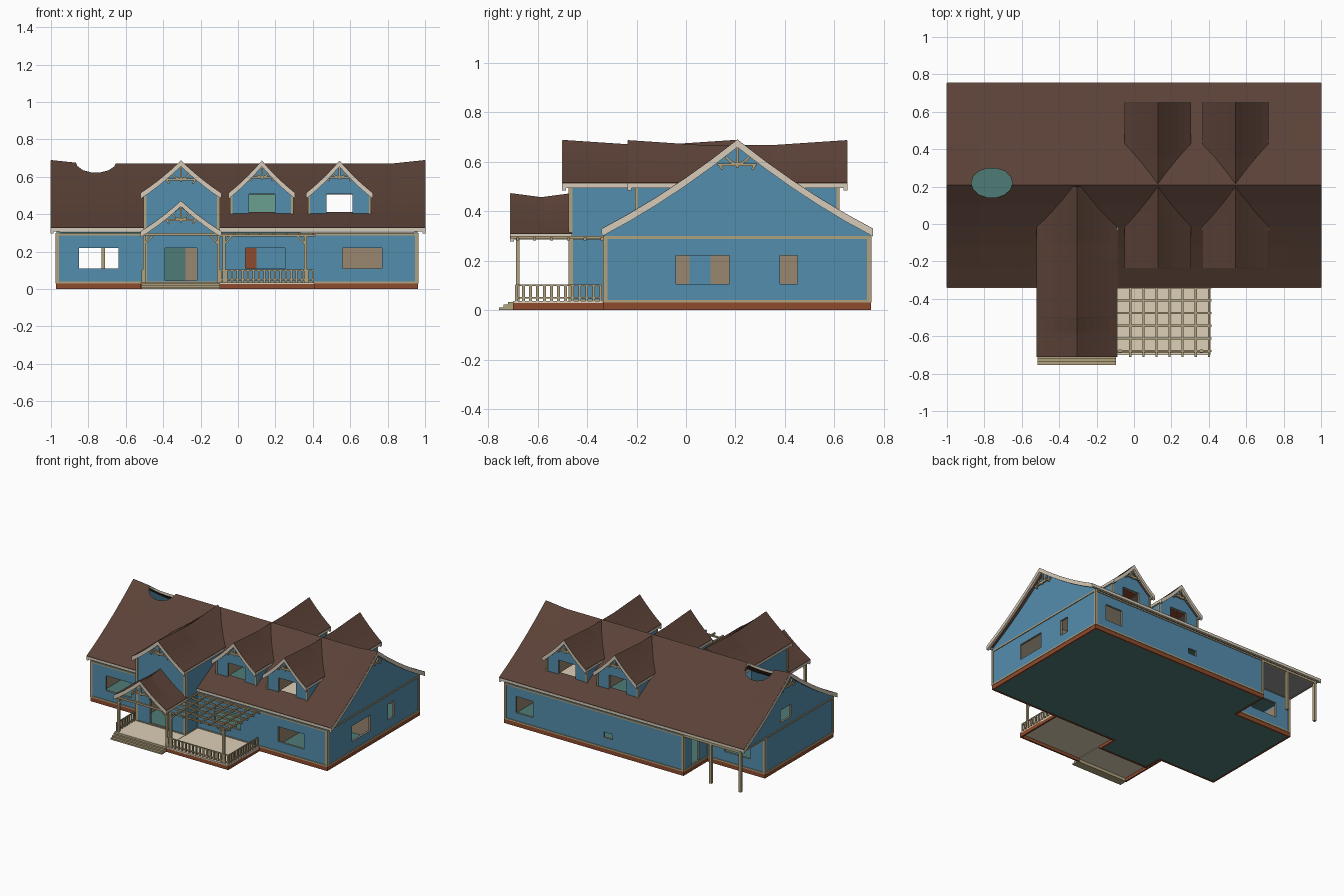
import bpy, bmesh, math
from mathutils import Vector, Matrix

if "Cube" in bpy.data.objects:
    bpy.data.objects.remove(bpy.data.objects["Cube"])

def material(name, r, g, b):
    m = bpy.data.materials.new(name)
    m.diffuse_color = (r, g, b, 1)
    m.use_nodes = True
    m.node_tree.nodes["Principled BSDF"].inputs["Base Color"].default_value = m.diffuse_color
    return m

ROOF = material("roof brown", .104, .053, .038)
BLUE = material("wall blue", .088, .27, .42)
CREAM = material("trim cream", .68, .6, .48)
KHAKI = material("trim khaki", .44, .36, .21)
BRICK = material("brick red", .27, .07, .027)
TEAL = material("floor teal", .078, .2, .182)
MINT = material("inner wall light teal", .14, .35, .28)
TAN = material("inner wall tan", .32, .24, .16)
DECK = material("deck beige", .72, .63, .47)
GREY = material("soffit grey", .3, .3, .3)

def finish(name, bm, mat):
    bmesh.ops.recalc_face_normals(bm, faces=bm.faces)
    me = bpy.data.meshes.new(name)
    bm.to_mesh(me)
    bm.free()
    ob = bpy.data.objects.new(name, me)
    bpy.context.collection.objects.link(ob)
    me.materials.append(mat)
    return ob

def loft(name, rings, mat):
    bm = bmesh.new()
    vs = [[bm.verts.new(p) for p in r] for r in rings]
    n = len(vs[0])
    for a, b in zip(vs, vs[1:]):
        for i in range(n):
            bm.faces.new((a[i], a[(i + 1) % n], b[(i + 1) % n], b[i]))
    bm.faces.new(vs[0][::-1])
    bm.faces.new(vs[-1])
    return finish(name, bm, mat)

def place(axis, u, v, w):
    return {'x': (w, u, v), 'y': (u, w, v), 'z': (u, v, w)}[axis]

def prism(name, pts, axis, a, b, mat):
    return loft(name, [[place(axis, u, v, w) for u, v in pts] for w in (a, b)], mat)

def box(name, x0, x1, y0, y1, z0, z1, mat):
    return prism(name, [(x0, y0), (x1, y0), (x1, y1), (x0, y1)], 'z', z0, z1, mat)

def bars(name, segs, w, mat):
    bm = bmesh.new()
    for p, q in segs:
        p, q = Vector(p), Vector(q)
        d = q - p
        M = Matrix.Translation((p + q) / 2) @ d.to_track_quat('Z', 'Y').to_matrix().to_4x4()
        bmesh.ops.create_cube(bm, size=1, matrix=M @ Matrix.Diagonal((w, w, d.length, 1)))
    return finish(name, bm, mat)

# the cutter's colour stays on the cut faces
def cut(ob, cutter):
    cutter.hide_render = True
    m = ob.modifiers.new("cut", 'BOOLEAN')
    m.operation, m.solver, m.object = 'DIFFERENCE', 'EXACT', cutter
    m.material_mode = 'TRANSFER'
    bpy.context.view_layer.objects.active = ob
    bpy.ops.object.modifier_apply(modifier=m.name)
    bpy.data.objects.remove(cutter)

def cut_box(ob, *dims, mat=TAN):
    cut(ob, box("cutter", *dims, mat))

# roofs: slightly concave gable profile with raised ridge ends
def prof(c, half, eave, ridge, off=0, lift=0, k=.22, n=5):
    out = []
    for i in range(-n, n + 1):
        t = abs(i) / n
        s = 1 - t
        out.append((c + half * i / n, eave + off + (ridge - eave) * (s - k * s * t) + lift * s))
    return out

def gable_roof(name, axis, c, half, eave, ridge, a, b, rakes, lift=.02, run=.3):
    def ring(w, l, top, thick, h):
        p = prof(c, h, eave, ridge, top, l) + prof(c, h, eave, ridge, top - thick, l)[::-1]
        return [place(axis, u, v, w) for u, v in p]
    d = min(run, (b - a) / 2.2)
    roof = loft(name, [ring(w, l, 0, .02, half) for w, l in ((a, lift), (a + d, 0), (b - d, 0), (b, lift))], ROOF)
    for e in rakes:
        loft(name + "_rake_board", [ring(w, lift, -.002, .03, half) for w in (e - .008, e + .008)], CREAM)
    bars(name + "_fascia", [(place(axis, c + s * (half - .008), eave - .012, a),
                             place(axis, c + s * (half - .008), eave - .012, b)) for s in (-1, 1)], .018, CREAM)
    return roof

def ornament(name, axis, c, w, apex, size):
    P = lambda u, z: place(axis, c + u * size, apex - z * size, w)
    segs = [(P(-1, 1), P(1, 1)), (P(0, 1.15), P(0, .1))]
    for s in (-1, 1):
        segs += [(P(0, 1), P(s * .35, .85)), (P(s * .35, .85), P(s * .6, .6)), (P(s * .9, 1), P(s * .75, 1.25))]
    bars(name, segs, .01, KHAKI)

# house footprint with entry bump and recessed back porch
FOOT = [(-.97, -.33), (-.5, -.33), (-.5, -.47), (-.1, -.47), (-.1, -.33),
        (.96, -.33), (.96, .745), (-.5, .745), (-.5, .465), (-.97, .465)]

def inset(pts, d):
    out = []
    for i, p in enumerate(pts):
        a, b = Vector(pts[i - 1]), Vector(pts[(i + 1) % len(pts)])
        p = Vector(p)
        e, f = (p - a).normalized(), (b - p).normalized()
        out.append((p.x - (e.y + f.y) * d, p.y + (e.x + f.x) * d))
    return out

found = prism("foundation", inset(FOOT, -.003), 'z', 0, .03, BRICK)
cut(found, prism("cutter", inset(FOOT, .01), 'z', -.1, .1, BRICK))
prism("floor", inset(FOOT, .01), 'z', .002, .035, TEAL)
walls = prism("walls", FOOT, 'z', .03, .30, BLUE)
cut(walls, prism("cutter", inset(FOOT, .015), 'z', 0, .4, TAN))

# wall openings: axis of the wall normal, wall position, span, heights
for ax, w, u0, u1, z0, z1 in [('y', -.33, -.85, -.64, .11, .22), ('y', -.47, -.39, -.22, .045, .22),
                              ('y', -.33, .04, .25, .11, .22), ('y', -.33, .56, .77, .11, .22),
                              ('x', .96, -.04, .175, .105, .22), ('x', .96, .38, .45, .105, .22),
                              ('y', .745, .73, .87, .1, .22), ('y', .745, .08, .15, .11, .15),
                              ('y', .465, -.85, -.64, .11, .22), ('x', -.5, .56, .65, .045, .23)]:
    span = (w - .04, w + .04)
    cut_box(walls, *((u0, u1) + span if ax == 'y' else span + (u0, u1)), z0, z1)

# trim along each wall
edges = list(zip(FOOT, FOOT[1:] + FOOT[:1]))
for z in (.036, .293):
    bars("wall_band", [((*a, z), (*b, z)) for a, b in edges], .011, KHAKI)
bars("corner_boards", [((*p, .03), (*p, .3)) for p in inset(FOOT, .004)], .018, KHAKI)

# main gable ends
CY = .2075
for x in (-.97, .945):
    g = prism("gable_wall", [(-.33, .29)] + prof(CY, .5375, .33, .672, -.008) + [(.745, .29)], 'x', x, x + .015, BLUE)
    if x < 0:
        cut_box(g, x - .1, x + .1, .16, .28, .34, .43)
for x in (-.982, .972):
    ornament("gable_ornament", 'x', CY, x, .668, .08)
bars("gable_band", [((x, -.33, .293), (x, .745, .293)) for x in (-.968, .958)], .011, KHAKI)

# main roof with broken hole
main = gable_roof("main_roof", 'x', CY, .5475, .33, .672, -1, 1, (-.994, .994), .018, .17)
cut(main, prism("cutter", [(-.76 + .11 * math.cos(a * math.pi / 7), .22 + .08 * math.sin(a * math.pi / 7))
                           for a in range(14)], 'z', .3, .9, CREAM))

# through-dormers, front and back
for c in (.1275, .5425):
    cut_box(main, c - .153, c + .153, -.185, .6, .3, .507)
    d = prism("dormer_walls", [(c - .167, .34)] + prof(c, .167, .515, .666, -.008) + [(c + .167, .34)],
              'y', -.2, .615, BLUE)
    cut_box(d, c - .153, c + .153, -.185, .6, .2, .504)
    cut_box(d, c - .07, c + .07, -.3, .7, .402, .508)
    gable_roof("dormer_roof", 'y', c, .1775, .515, .667, -.235, .65, (-.229, .644))
    box("dormer_ceiling", c - .15, c + .15, -.18, .595, .507, .511, BRICK)
    for y in (-.2, .615):
        bars("dormer_corner_boards", [((c + s * .163, y, .385), (c + s * .163, y, .51)) for s in (-1, 1)], .012, KHAKI)
        ornament("dormer_ornament", 'y', c, y - .02 if y < 0 else y + .02, .668, .072)

# entry gable
EX = -.305
prism("entry_upper_wall", [(-.5, .28)] + prof(EX + .005, .2, .515, .666, -.006) + [(-.1, .28)], 'y', -.47, -.05, BLUE)
gable_roof("entry_roof", 'y', EX, .215, .515, .668, -.5, .2, (-.494,), .02, .3)
bars("entry_corner_boards", [((x, -.467, .29), (x, -.467, .515)) for x in (-.496, -.104)], .016, KHAKI)
ornament("entry_ornament", 'y', EX, -.485, .67, .085)

# entry porch roof
gable_roof("porch_roof", 'y', EX, .215, .31, .458, -.71, -.46, (-.704,), .015)
ornament("porch_ornament", 'y', EX, -.695, .455, .085)
bars("porch_beams", [((x, -.7, .293), (x, -.34, .293)) for x in (-.5, -.1)] +
     [((-.51, -.69, .293), (-.09, -.69, .293))], .014, KHAKI)

# porch deck, base and steps
box("porch_base_front", -.1, .41, -.70, -.688, 0, .028, BRICK)
box("porch_base_right", .398, .41, -.70, -.334, 0, .028, BRICK)
box("porch_base_left", -.52, -.508, -.70, -.334, 0, .028, BRICK)
box("deck_entry", -.52, -.1, -.70, -.475, .022, .036, DECK)
box("deck_pergola", -.097, .41, -.70, -.335, .022, .036, DECK)
box("deck_side", -.52, -.504, -.475, -.335, .022, .036, DECK)
for i in range(3):
    box("step", -.515, -.095, -.755 + .018 * i, -.695, .011 * i, .011 * (i + 1), KHAKI)

# porch posts with small brackets
for x in (-.5, -.105, -.075, .36):
    s = 1 if x in (-.5, -.075) else -1
    bars("porch_post", [((x, -.68, .035), (x, -.68, .29))], .016, KHAKI)
    bars("post_bracket", [((x, -.68, .24), (x + s * .045, -.68, .288))], .01, KHAKI)

# pergola lattice
bars("pergola_rafters", [((-.02 + .07 * i, -.71, .295), (-.02 + .07 * i, -.335, .295)) for i in range(7)], .011, KHAKI)
bars("pergola_battens", [((-.09, -.34 - .068 * i, .287), (.415, -.34 - .068 * i, .287)) for i in range(6)], .011, KHAKI)

# railings
def railing(name, p, q, n):
    p, q = Vector(p), Vector(q)
    up = Vector((0, 0, 1))
    bars(name + "_rails", [(p + up * h, q + up * h) for h in (.05, .1)], .007, KHAKI)
    pts = [p.lerp(q, i / n) for i in range(n + 1)]
    bars(name + "_balusters", [(v + up * .036, v + up * .102) for v in pts], .011, KHAKI)

railing("front_railing", (-.09, -.685, 0), (.4, -.685, 0), 17)
railing("right_railing", (.4, -.685, 0), (.4, -.345, 0), 12)
railing("left_railing", (-.51, -.685, 0), (-.51, -.345, 0), 12)

# back porch posts, beam and ceiling
bars("back_porch_posts", [((x, .735, 0), (x, .735, .29)) for x in (-.96, -.72)], .018, KHAKI)
bars("back_porch_beam", [((-.97, .737, .295), (-.5, .737, .295))], .016, KHAKI)
box("back_porch_ceiling", -.965, -.5, .465, .735, .29, .294, GREY)

# upper floor
box("upper_floor_left", -.95, .335, -.31, .73, .296, .304, TEAL)
box("upper_floor_right", .335, .94, -.31, .73, .296, .304, DECK)

# inner partitions seen through the openings
for x0, x1, m in [(-.48, -.28, TEAL), (-.28, .03, TAN), (.03, .1, BRICK), (.1, .49, BLUE), (.51, .94, TAN)]:
    box("cross_partition", x0, x1, .2, .208, .036, .29, m)
for y0, y1, m in [(-.31, .015, TAN), (.015, .1, BLUE), (.1, .72, TAN)]:
    box("long_partition", .495, .503, y0, y1, .036, .29, m)
box("left_partition", -.5, -.49, -.31, .465, .036, .29, TAN)
box("dormer_partition", .05, .21, .2, .206, .31, .507, MINT)
